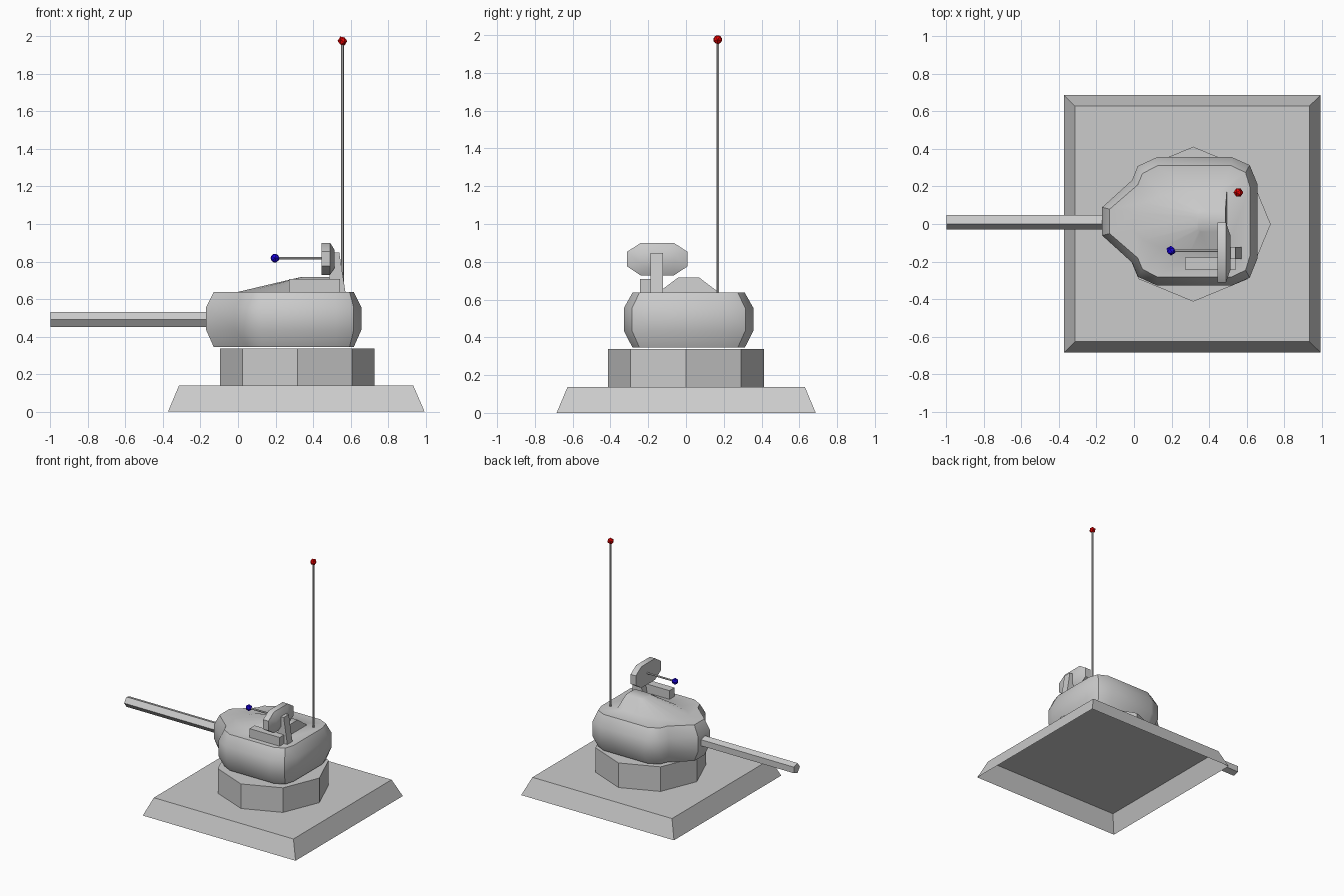
import bpy, bmesh
from math import cos, sin, pi, radians
from mathutils import Matrix

cube = bpy.data.objects.get("Cube")
if cube:
    bpy.data.objects.remove(cube, do_unlink=True)


def material(name, rgb):
    m = bpy.data.materials.new(name)
    m.use_nodes = True
    m.diffuse_color = (*rgb, 1)
    m.node_tree.nodes["Principled BSDF"].inputs["Base Color"].default_value = (*rgb, 1)
    return m


GREY = material("grey metal", (0.6, 0.6, 0.6))
RED = material("red tip", (0.8, 0.0, 0.0))
BLUE = material("blue tip", (0.01, 0.0, 0.8))
MID = 0.014   # y of the turret's centre line
DISH_Y, DISH_Z = -0.152, 0.814


def finish(name, bm, mat, smooth=None):
    mesh = bpy.data.meshes.new(name)
    bm.to_mesh(mesh)
    bm.free()
    mesh.materials.append(mat)
    ob = bpy.data.objects.new(name, mesh)
    bpy.context.collection.objects.link(ob)
    if smooth:
        bpy.ops.object.select_all(action="DESELECT")
        ob.select_set(True)
        bpy.context.view_layer.objects.active = ob
        bpy.ops.object.shade_smooth_by_angle(angle=radians(smooth))


def loft(name, rings, smooth=None, open_start=False):
    """Skin a stack of matching closed rings and cap the ends."""
    bm = bmesh.new()
    loops = [[bm.verts.new(p) for p in ring] for ring in rings]
    n = len(loops[0])
    for a, b in zip(loops, loops[1:]):
        for i in range(n):
            j = (i + 1) % n
            bm.faces.new((a[i], a[j], b[j], b[i]))
    bm.faces.new(loops[-1])
    if not open_start:
        bm.faces.new(loops[0][::-1])
    bmesh.ops.recalc_face_normals(bm, faces=bm.faces)
    finish(name, bm, GREY, smooth)


def rect(x0, x1, y0, y1, z):
    return [(x0, y0, z), (x1, y0, z), (x1, y1, z), (x0, y1, z)]


def circle(n, r, start=0.0):
    return [(r * cos(start + 2 * pi * i / n), r * sin(start + 2 * pi * i / n))
            for i in range(n)]


def rod_x(name, x0, x1, y, z, r, n):
    ring = circle(n, r, pi)
    loft(name, [[(x, y + a, z + b) for a, b in ring] for x in (x0, x1)])


def rod_z(name, x, y, z0, z1, r, n):
    ring = circle(n, r)
    loft(name, [[(x + a, y + b, z) for a, b in ring] for z in (z0, z1)])


def ball(name, centre, r, mat, axis):
    bm = bmesh.new()
    bmesh.ops.create_icosphere(bm, subdivisions=1, radius=r,
                               matrix=Matrix.Translation(centre) @ Matrix.Rotation(pi / 2, 4, axis))
    finish(name, bm, mat)


# Sloped hollow plinth, open underneath, and eight-sided turret ring
loft("base_plinth", [rect(-0.373, 0.995, -0.685, 0.687, 0),
                     rect(-0.315, 0.935, -0.627, 0.629, 0.138)], open_start=True)
rod_z("turret_ring", 0.316, -0.001, 0.138, 0.337, 0.413, 8)

# Turret shell and roof rise: half outlines mirrored over the centre line
wide = [(-0.17, 0.075), (-0.01, 0.22), (0.02, 0.295), (0.125, 0.343),
        (0.52, 0.343), (0.617, 0.30), (0.658, 0.2)]
narrow = [(-0.13, 0.065), (0.02, 0.195), (0.045, 0.255), (0.125, 0.297),
          (0.52, 0.297), (0.595, 0.26), (0.618, 0.185)]
rise_foot = [(0.0, 0.05), (0.05, 0.10), (0.15, 0.14), (0.3, 0.16),
             (0.4, 0.16), (0.45, 0.16), (0.495, 0.16)]
rise_top = [(0.335, 0.02), (0.34, 0.035), (0.345, 0.045), (0.355, 0.055),
            (0.4, 0.055), (0.45, 0.055), (0.487, 0.055)]


def outline(half, z):
    return ([(x, MID + y, z) for x, y in half] +
            [(x, MID - y, z) for x, y in reversed(half)])


loft("turret_shell", [outline(narrow, 0.345), outline(wide, 0.435),
                      outline(wide, 0.555), outline(narrow, 0.637),
                      outline(rise_foot, 0.638), outline(rise_top, 0.717)], smooth=40)

# Gun
rod_x("gun_barrel", -1.0, -0.14, 0.014, 0.491, 0.042, 5)

# Roof box
loft("roof_box", [rect(0.273, 0.543, -0.243, -0.178, z) for z in (0.636, 0.708)])

# Dish with its tapered support and feed rod
half_w, half_h = 0.16, 0.086
octagon = [(1, 0.45), (0.55, 1), (-0.55, 1), (-1, 0.45),
           (-1, -0.45), (-0.55, -1), (0.55, -1), (1, -0.45)]
loft("dish", [[(x, DISH_Y + a * half_w * s, DISH_Z + b * half_h * s) for a, b in octagon]
              for x, s in ((0.444, 1), (0.491, 1), (0.514, 0.58))], smooth=45)
loft("dish_support", [rect(0.473, 0.573, -0.187, -0.122, 0.636),
                      rect(0.508, 0.54, -0.187, -0.122, 0.847)])
rod_x("dish_feed_rod", 0.195, 0.449, -0.142, 0.818, 0.007, 6)
ball("dish_feed_tip", (0.197, -0.142, 0.818), 0.026, BLUE, "X")

# Antenna
rod_z("antenna_mast", 0.557, 0.168, 0.635, 1.975, 0.008, 6)
ball("antenna_tip", (0.557, 0.168, 1.976), 0.026, RED, "Y")
